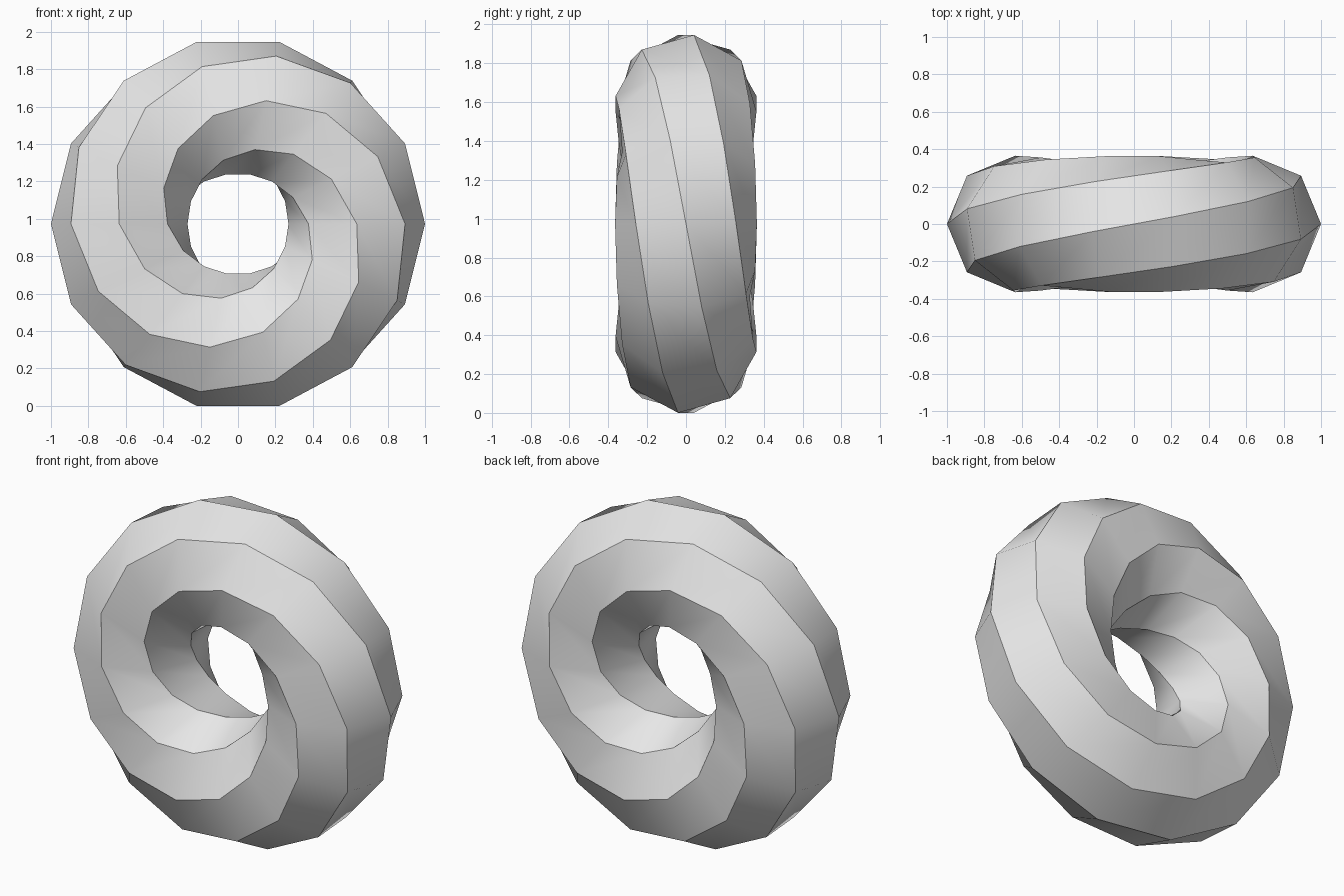
import bpy, bmesh, math
from mathutils import Vector

cube = bpy.data.objects.get("Cube")
if cube:
    bpy.data.objects.remove(cube, do_unlink=True)

# Ring proportions
RINGS, SIDES = 14, 8
MAJOR, MINOR = 0.635, 0.365
CENTRE_Z = 0.973
SHIFT = 4                        # sides the section turns through in one lap
TWIST = SHIFT / SIDES            # section turn per unit of ring angle

# Plain grey
grey = bpy.data.materials.new("light_grey")
grey.use_nodes = True
grey.diffuse_color = (0.8, 0.8, 0.8, 1)
grey.node_tree.nodes["Principled BSDF"].inputs["Base Color"].default_value = (0.8, 0.8, 0.8, 1)


def ring_point(theta, phi):
    radius = MAJOR + MINOR * math.cos(phi)
    return Vector((radius * math.cos(theta), -MINOR * math.sin(phi),
                   CENTRE_Z + radius * math.sin(theta)))


# Octagonal section swept round the ring while it turns half a revolution
bm = bmesh.new()
rings = []
for i in range(RINGS):
    theta = math.tau * i / RINGS
    rings.append([bm.verts.new(ring_point(theta, math.tau * k / SIDES + theta * TWIST))
                  for k in range(SIDES)])

for i in range(RINGS):
    last = i == RINGS - 1
    here, ahead = rings[i], rings[(i + 1) % RINGS]
    offset = SHIFT if last else 0    # the last ring joins the first one turned
    for k in range(SIDES):
        n = k + 1
        bm.faces.new((here[k], ahead[(k + offset) % SIDES],
                      ahead[(n + offset) % SIDES], here[n % SIDES]))
bmesh.ops.recalc_face_normals(bm, faces=bm.faces)

mesh = bpy.data.meshes.new("twisted_ring")
bm.to_mesh(mesh)
bm.free()
mesh.materials.append(grey)
ring = bpy.data.objects.new("twisted_ring", mesh)
bpy.context.collection.objects.link(ring)

# Smooth along the strips, crisp on the twisting ridges
bpy.ops.object.select_all(action='DESELECT')
ring.select_set(True)
bpy.context.view_layer.objects.active = ring
bpy.ops.object.shade_smooth_by_angle(angle=math.radians(30))
